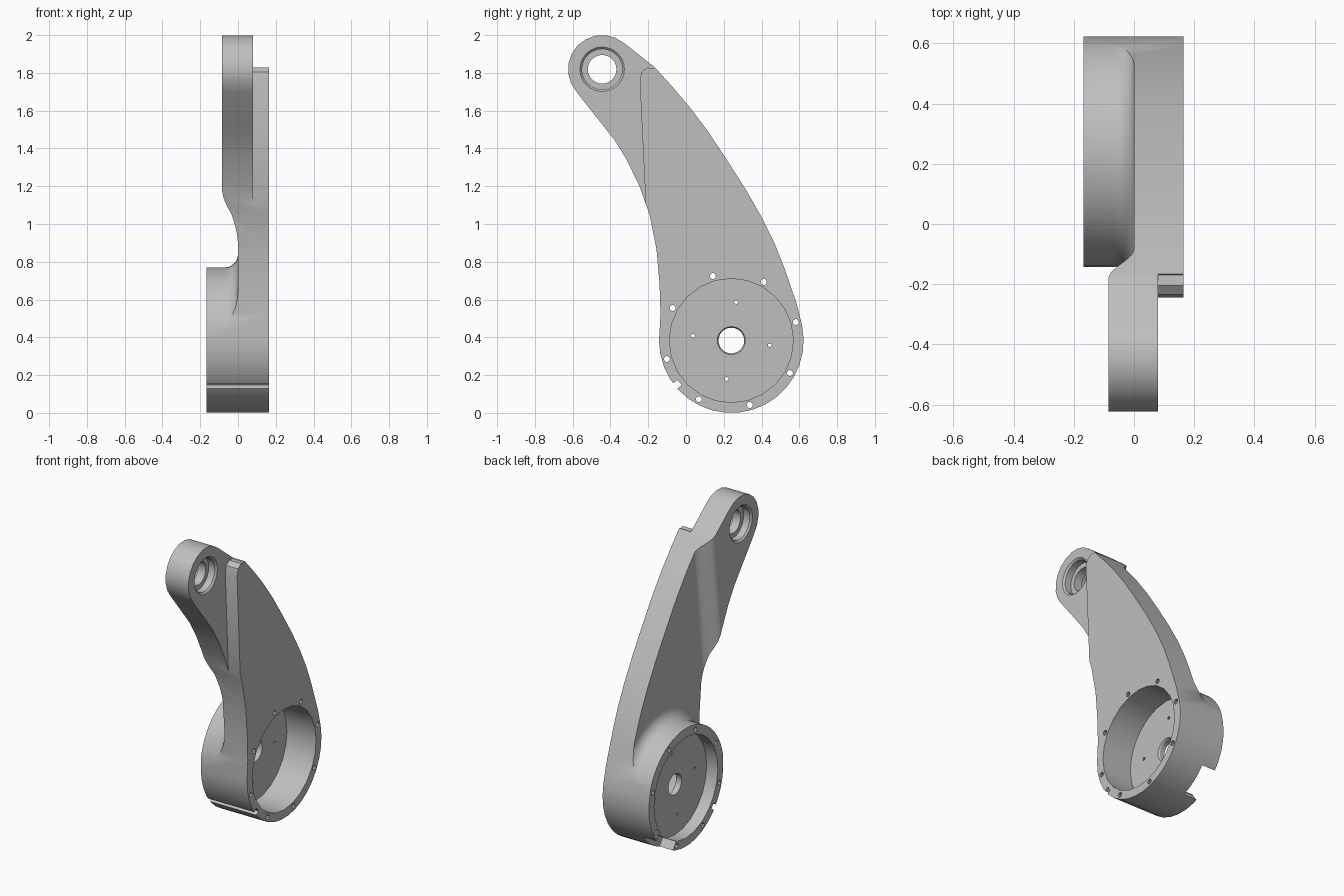
import bpy, bmesh
from math import sin, cos, pi, radians

if "Cube" in bpy.data.objects:
    bpy.data.objects.remove(bpy.data.objects["Cube"], do_unlink=True)

HUB = (0.24, 0.383)       # drum centre (y, z)
EYE = (-0.444, 1.819)     # upper eye centre (y, z)
R_HUB, R_EYE = 0.383, 0.181

grey = bpy.data.materials.new("machined grey")
grey.use_nodes = True
grey.diffuse_color = (0.52, 0.52, 0.52, 1)
grey.node_tree.nodes["Principled BSDF"].inputs["Base Color"].default_value = (0.52, 0.52, 0.52, 1)


def loft(name, rings):
    """Closed solid through rings of 3D points."""
    bm = bmesh.new()
    loops = [[bm.verts.new(p) for p in ring] for ring in rings]
    n = len(loops[0])
    for a, b in zip(loops, loops[1:]):
        for i in range(n):
            j = (i + 1) % n
            bm.faces.new((a[i], a[j], b[j], b[i]))
    bm.faces.new(loops[0])
    bm.faces.new(loops[-1])
    bmesh.ops.recalc_face_normals(bm, faces=bm.faces)
    mesh = bpy.data.meshes.new(name)
    bm.to_mesh(mesh)
    bm.free()
    mesh.materials.append(grey)
    obj = bpy.data.objects.new(name, mesh)
    bpy.context.collection.objects.link(obj)
    return obj


def prism(name, outline, x0, x1):
    return loft(name, [[(x, y, z) for y, z in outline] for x in (x0, x1)])


def arc(centre, r, a0, a1, n):
    steps = [radians(a0 + (a1 - a0) * i / n) for i in range(n + 1)]
    return [(centre[0] + r * cos(a), centre[1] + r * sin(a)) for a in steps]


def lathe(name, profile, centre, n):
    """Turned solid about the x direction, profile of (x, radius)."""
    return loft(name, [[(x, y, z) for y, z in arc(centre, r, 0, 360, n)[:-1]]
                       for x, r in profile])


def radial_box(name, angle, r0, r1, width, x0, x1):
    a = radians(angle)
    corners = [(r0, -width / 2), (r1, -width / 2), (r1, width / 2), (r0, width / 2)]
    pts = [(HUB[0] + r * cos(a) - w * sin(a), HUB[1] + r * sin(a) + w * cos(a))
           for r, w in corners]
    return prism(name, pts, x0, x1)


def cut(target, tool):
    mod = target.modifiers.new("cut", 'BOOLEAN')
    mod.operation = 'DIFFERENCE'
    mod.solver = 'EXACT'
    mod.object = tool
    bpy.context.view_layer.objects.active = target
    bpy.ops.object.modifier_apply(modifier=mod.name)
    bpy.data.objects.remove(tool, do_unlink=True)


# Side outline: eye, curved back edge, drum, curved front edge
back_edge = [(-0.166, 1.83), (-0.075, 1.73), (0.02, 1.618), (0.12, 1.485), (0.214, 1.343),
             (0.315, 1.185), (0.404, 1.03), (0.468, 0.9), (0.52, 0.77), (0.587, 0.575)]
front_edge = [(-0.135, 0.52), (-0.14, 0.68), (-0.156, 0.866), (-0.193, 1.05),
              (-0.246, 1.2), (-0.314, 1.34), (-0.375, 1.44), (-0.446, 1.53)]
outline = (arc(EYE, R_EYE, 222, 50, 10) + back_edge
           + arc(HUB, R_HUB, 12, -180, 18) + front_edge)
arm = prism("link_arm", outline, -0.168, 0.165)

# Relief on the -x side: smooth step, leaving the drum with its flared root
section = []
for i in range(11):
    t = i / 10
    section.append((-0.085 * (1 + cos(pi * t)) / 2, -0.055 + 0.11 * t))
section += [(0, 2), (-0.4, 2), (-0.4, -2), (-0.085, -2)]
relief = loft("side_relief", [[(x, y - 0.2 + 0.092 * (z - 1.05), z) for x, y in section]
                              for z in (-0.1, 2.1)])
flare = [(-0.5, 0.387), (-0.07, 0.387)]
flare += [(-0.07 + 0.07 * sin(a), 0.387 + 0.07 * (1 - cos(a)))
          for a in (pi / 10 * k for k in range(1, 6))]
flare.append((0.05, 0.457))
cut(relief, lathe("drum_root", flare, HUB, 64))
cut(arm, relief)

# Step beside the eye on the +x side
step = [(-0.208, 1.0), (-0.245, 1.76), (-0.235, 1.805), (-0.205, 1.828), (-0.17, 1.825),
        (-0.1, 1.9), (-0.1, 2.2), (-1, 2.2), (-1, 1.0)]
cut(arm, prism("step_cutter", step, 0.08, 0.4))

# Drum pockets on both sides of a thin web, and the shaft hole
cut(arm, lathe("deep_pocket", [(-0.045, 0.328), (0.4, 0.328)], HUB, 24))
cut(arm, lathe("shallow_pocket", [(-0.4, 0.328), (-0.088, 0.328)], HUB, 24))
cut(arm, lathe("shaft_hole", [(-0.4, 0.068), (-0.055, 0.068), (-0.044, 0.075), (0.4, 0.075)],
               HUB, 24))

# Eye bore with chamfered bearing seats
bore = [(-0.2, 0.118), (-0.085, 0.118), (-0.074, 0.107), (-0.03, 0.107), (-0.03, 0.076),
        (0.025, 0.076), (0.025, 0.107), (0.069, 0.107), (0.08, 0.118), (0.2, 0.118)]
cut(arm, lathe("eye_bore", bore, EYE, 24))

# Bolt holes in the rim and pin holes in the web
for ring_r, hole_r, start, count in ((0.355, 0.016, 16, 8), (0.205, 0.01, -7, 4)):
    for y, z in arc(HUB, ring_r, start, start + 360, count)[:-1]:
        cut(arm, lathe("bolt_hole", [(-0.4, hole_r), (0.4, hole_r)], (y, z), 10))

# Rim gap and the outer groove
cut(arm, radial_box("rim_gap", -53.5, 0.31, 0.5, 0.21, -0.4, -0.07))
cut(arm, radial_box("outer_groove", -141, 0.353, 0.5, 0.035, -0.4, 0.4))

bpy.ops.object.select_all(action='DESELECT')
arm.select_set(True)
bpy.context.view_layer.objects.active = arm
bpy.ops.object.shade_smooth_by_angle(angle=radians(30))
